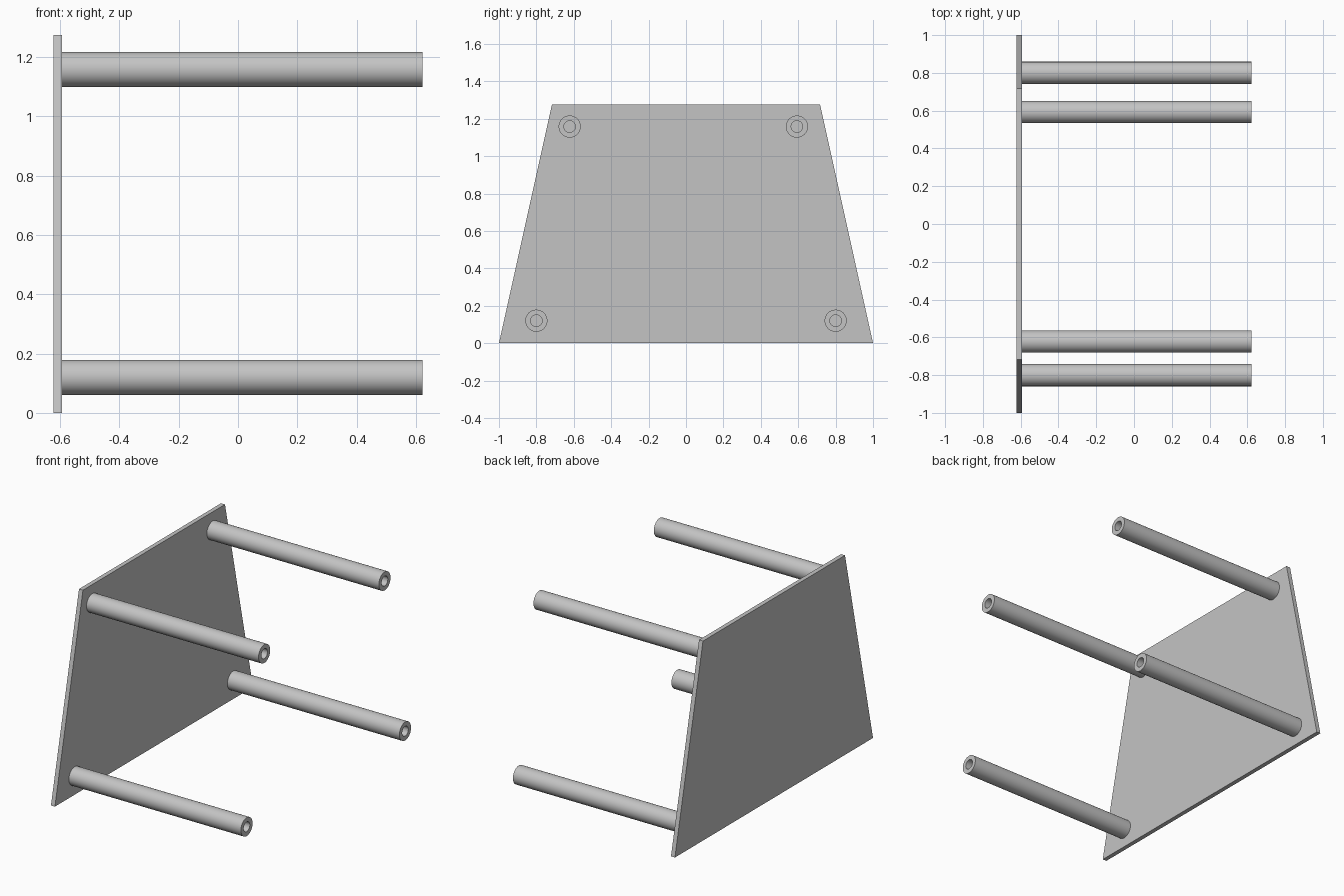
import bpy, bmesh, math
from mathutils import Matrix

cube = bpy.data.objects.get("Cube")
if cube:
    bpy.data.objects.remove(cube, do_unlink=True)

grey = bpy.data.materials.new("light_grey")
grey.use_nodes = True
colour = (0.55, 0.55, 0.55, 1)
grey.diffuse_color = colour
grey.node_tree.nodes["Principled BSDF"].inputs["Base Color"].default_value = colour

BACK, FACE, END = -0.622, -0.594, 0.622
OUTER, BORE, SIDES = 0.059, 0.031, 48


def add_object(name, bm):
    bmesh.ops.recalc_face_normals(bm, faces=bm.faces)
    mesh = bpy.data.meshes.new(name)
    bm.to_mesh(mesh)
    bm.free()
    mesh.materials.append(grey)
    obj = bpy.data.objects.new(name, mesh)
    bpy.context.collection.objects.link(obj)
    return obj


# Trapezoid plate, extruded along x
bm = bmesh.new()
outline = [(-1, 0), (1, 0), (0.717, 1.275), (-0.717, 1.275)]
plate = bm.faces.new([bm.verts.new((BACK, y, z)) for y, z in outline])
side = bmesh.ops.extrude_face_region(bm, geom=[plate])["geom"]
bmesh.ops.translate(bm, vec=(FACE - BACK, 0, 0),
                    verts=[v for v in side if isinstance(v, bmesh.types.BMVert)])
add_object("end_plate", bm)


# Hollow post: a closed tube wall spun around its own axis
def add_post(name, y, z):
    bm = bmesh.new()
    wall = [(FACE, BORE), (END, BORE), (END, OUTER), (FACE, OUTER)]
    verts = [bm.verts.new((x, 0, r)) for x, r in wall]
    edges = [bm.edges.new((verts[i], verts[(i + 1) % 4])) for i in range(4)]
    bmesh.ops.spin(bm, geom=verts + edges, cent=(0, 0, 0), axis=(1, 0, 0),
                   angle=math.tau, steps=SIDES, use_merge=True)
    bmesh.ops.remove_doubles(bm, verts=bm.verts, dist=0.0001)
    bmesh.ops.transform(bm, matrix=Matrix.Translation((0, y, z)), verts=bm.verts)
    post = add_object(name, bm)
    bpy.ops.object.select_all(action="DESELECT")
    post.select_set(True)
    bpy.context.view_layer.objects.active = post
    bpy.ops.object.shade_smooth_by_angle(angle=math.radians(30))


add_post("lower_front_post", -0.8, 0.12)
add_post("lower_back_post", 0.8, 0.12)
add_post("upper_front_post", -0.622, 1.158)
add_post("upper_back_post", 0.593, 1.158)
